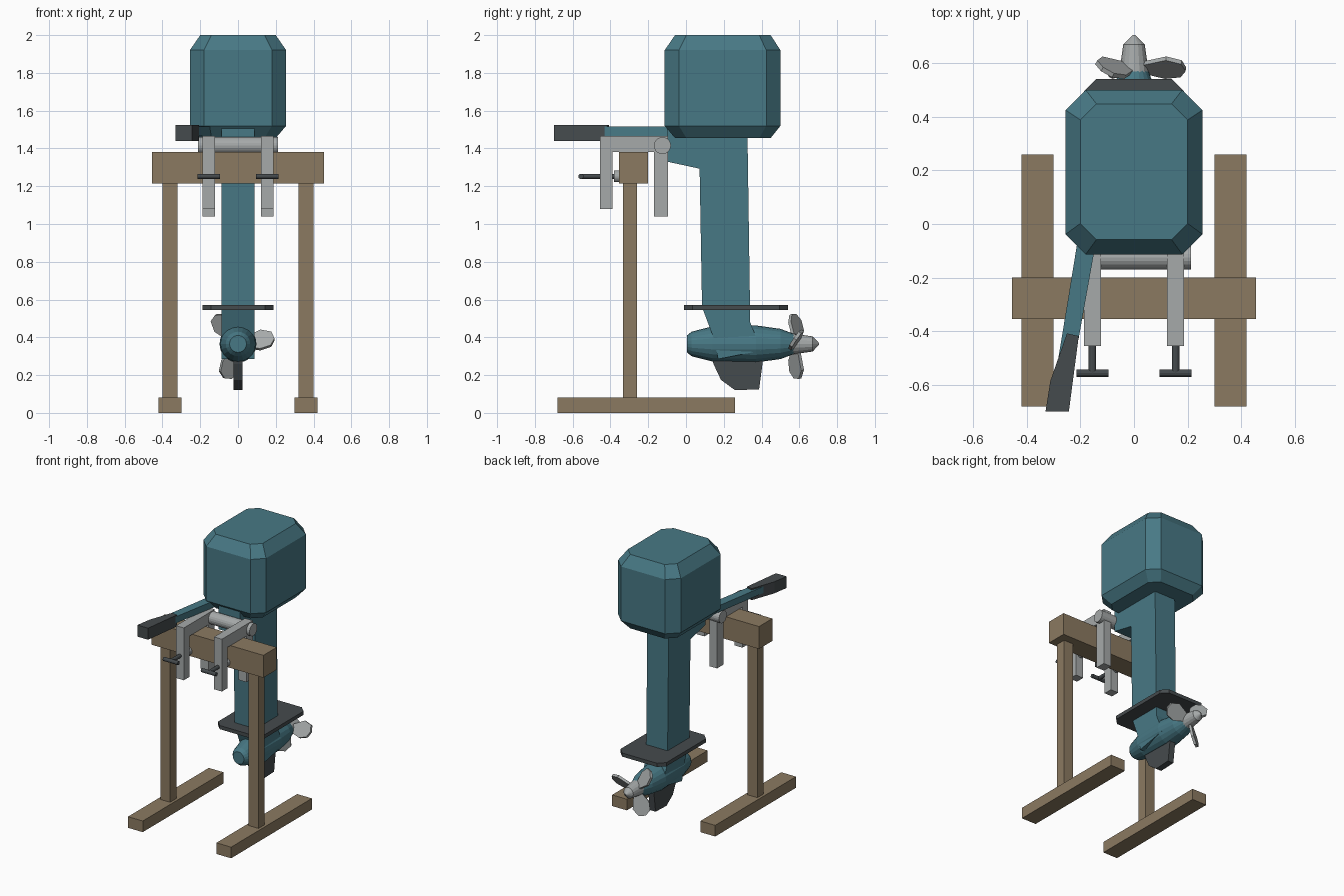
import bpy, bmesh
from math import radians, cos, sin, pi
from mathutils import Vector, Matrix

if "Cube" in bpy.data.objects:
    bpy.data.objects.remove(bpy.data.objects["Cube"])


def material(name, rgb):
    m = bpy.data.materials.new(name)
    m.diffuse_color = (*rgb, 1)
    m.use_nodes = True
    m.node_tree.nodes["Principled BSDF"].inputs["Base Color"].default_value = m.diffuse_color
    return m


TEAL = material("teal_paint", (0.064, 0.19, 0.235))
WOOD = material("wood", (0.26, 0.195, 0.12))
DARK = material("dark_rubber", (0.06, 0.07, 0.075))
METAL = material("pale_metal", (0.38, 0.40, 0.40))


def loft(name, rings, mat):
    """Closed skin through rings with equal point counts."""
    bm = bmesh.new()
    rs = [[bm.verts.new(p) for p in ring] for ring in rings]
    n = len(rs[0])
    for a, b in zip(rs, rs[1:]):
        for i in range(n):
            bm.faces.new((a[i], a[(i + 1) % n], b[(i + 1) % n], b[i]))
    bm.faces.new(rs[0])
    bm.faces.new(rs[-1])
    bmesh.ops.recalc_face_normals(bm, faces=bm.faces)
    me = bpy.data.meshes.new(name)
    bm.to_mesh(me)
    bm.free()
    me.materials.append(mat)
    ob = bpy.data.objects.new(name, me)
    bpy.context.collection.objects.link(ob)
    return ob


def plan(name, pts, z0, z1, mat):
    return loft(name, [[(x, y, z) for x, y in pts] for z in (z0, z1)], mat)


def side(name, pts, x0, x1, mat):
    return loft(name, [[(x, y, z) for y, z in pts] for x in (x0, x1)], mat)


def box(name, x0, x1, y0, y1, z0, z1, mat):
    return plan(name, [(x0, y0), (x1, y0), (x1, y1), (x0, y1)], z0, z1, mat)


def octagon(hx, y0, y1, c):
    return [(-hx + c, y0), (hx - c, y0), (hx, y0 + c), (hx, y1 - c),
            (hx - c, y1), (-hx + c, y1), (-hx, y1 - c), (-hx, y0 + c)]


def lathe(name, profile, centre, axis, mat, n=16):
    """Revolve (distance, radius) pairs round a line along x or y."""
    rings = []
    for d, r in profile:
        ring = []
        for i in range(n):
            a = 2 * pi * i / n
            u, v = r * cos(a), r * sin(a)
            off = Vector((u, d, v)) if axis == 'y' else Vector((d, u, v))
            ring.append(Vector(centre) + off)
        rings.append(ring)
    return loft(name, rings, mat)


# Wooden stand
box("stand_beam", -0.455, 0.455, -0.355, -0.2, 1.215, 1.38, WOOD)
for s, tag in ((-1, "left"), (1, "right")):
    box("stand_post_" + tag, s * 0.36 - 0.04, s * 0.36 + 0.04, -0.333, -0.26, 0.07, 1.23, WOOD)
    box("stand_foot_" + tag, s * 0.36 - 0.06, s * 0.36 + 0.06, -0.68, 0.26, 0, 0.082, WOOD)

# Engine cowl with chamfered edges
outer = octagon(0.255, -0.113, 0.5, 0.075)
inner = octagon(0.2, -0.058, 0.448, 0.06)
loft("engine_cowl", [[(x, y, z) for x, y in o] for o, z in
                     ((inner, 1.455), (outer, 1.52), (outer, 1.92), (inner, 2.0))], TEAL)

# Leg with swivel head, running down through the gearcase
side("leg", [(-0.1, 1.505), (-0.1, 1.33), (0.072, 1.293), (0.085, 0.56), (0.145, 0.40),
             (0.17, 0.285), (0.40, 0.33), (0.34, 0.48), (0.325, 1.505)], -0.087, 0.087, TEAL)
plan("splash_plate", octagon(0.187, -0.01, 0.54, 0.045), 0.545, 0.572, DARK)

# Gearcase and skeg
AXIS = (0, 0, 0.365)
lathe("gearcase", [(0.005, 0.045), (0.03, 0.065), (0.14, 0.093), (0.37, 0.098),
                   (0.5, 0.08), (0.58, 0.05)], AXIS, 'y', TEAL, 20)
side("skeg", [(0.13, 0.32), (0.145, 0.26), (0.185, 0.175), (0.26, 0.12), (0.387, 0.125),
              (0.405, 0.26), (0.405, 0.32)], -0.023, 0.023, DARK)

# Propeller
lathe("propeller_hub", [(0.565, 0.055), (0.67, 0.04), (0.705, 0.004)], AXIS, 'y', METAL)
outline = [(0.03, -0.025), (0.11, -0.06), (0.17, -0.05), (0.195, -0.01),
           (0.185, 0.035), (0.13, 0.06), (0.03, 0.025)]
for k in range(3):
    spin = Matrix.Rotation(-radians(10 + 120 * k), 3, 'Y')
    pitch = Matrix.Rotation(radians(-35), 3, 'X')
    rings = [[spin @ pitch @ Vector((r, t, w)) + Vector((0, 0.583, 0.365))
              for r, w in outline] for t in (-0.009, 0.009)]
    # lean the chord so its counter-clockwise edge trails
    blade = loft(f"propeller_blade_{k + 1}", rings, METAL)

# Swivel tube, clamp brackets and clamp screws
lathe("tilt_tube", [(-0.213, 0.045), (0.213, 0.045)], (0, -0.125, 1.415), 'x', METAL, 20)
hook = [(-0.455, 1.08), (-0.39, 1.08), (-0.39, 1.38), (-0.17, 1.38), (-0.17, 1.04),
        (-0.095, 1.04), (-0.095, 1.465), (-0.455, 1.465)]
for s, tag in ((-1, "left"), (1, "right")):
    x = s * 0.155
    side("clamp_bracket_" + tag, hook, x - 0.032, x + 0.032, METAL)
    lathe("clamp_screw_" + tag, [(-0.56, 0.014), (-0.37, 0.014)], (x, 0, 1.252), 'y', DARK, 12)
    lathe("clamp_pad_" + tag, [(-0.38, 0.03), (-0.353, 0.03)], (x, 0, 1.252), 'y', METAL)
    lathe("clamp_handle_" + tag, [(-0.06, 0.014), (0.06, 0.014)], (x, -0.556, 1.252), 'x', DARK, 12)

# Tiller arm and grip
plan("tiller_arm", [(-0.2, 0.0), (-0.13, 0.0), (-0.207, -0.43), (-0.287, -0.53)], 1.467, 1.515, TEAL)
plan("tiller_grip", [(-0.25, -0.408), (-0.206, -0.418), (-0.243, -0.7), (-0.33, -0.7),
                     (-0.312, -0.585)], 1.44, 1.525, DARK)
